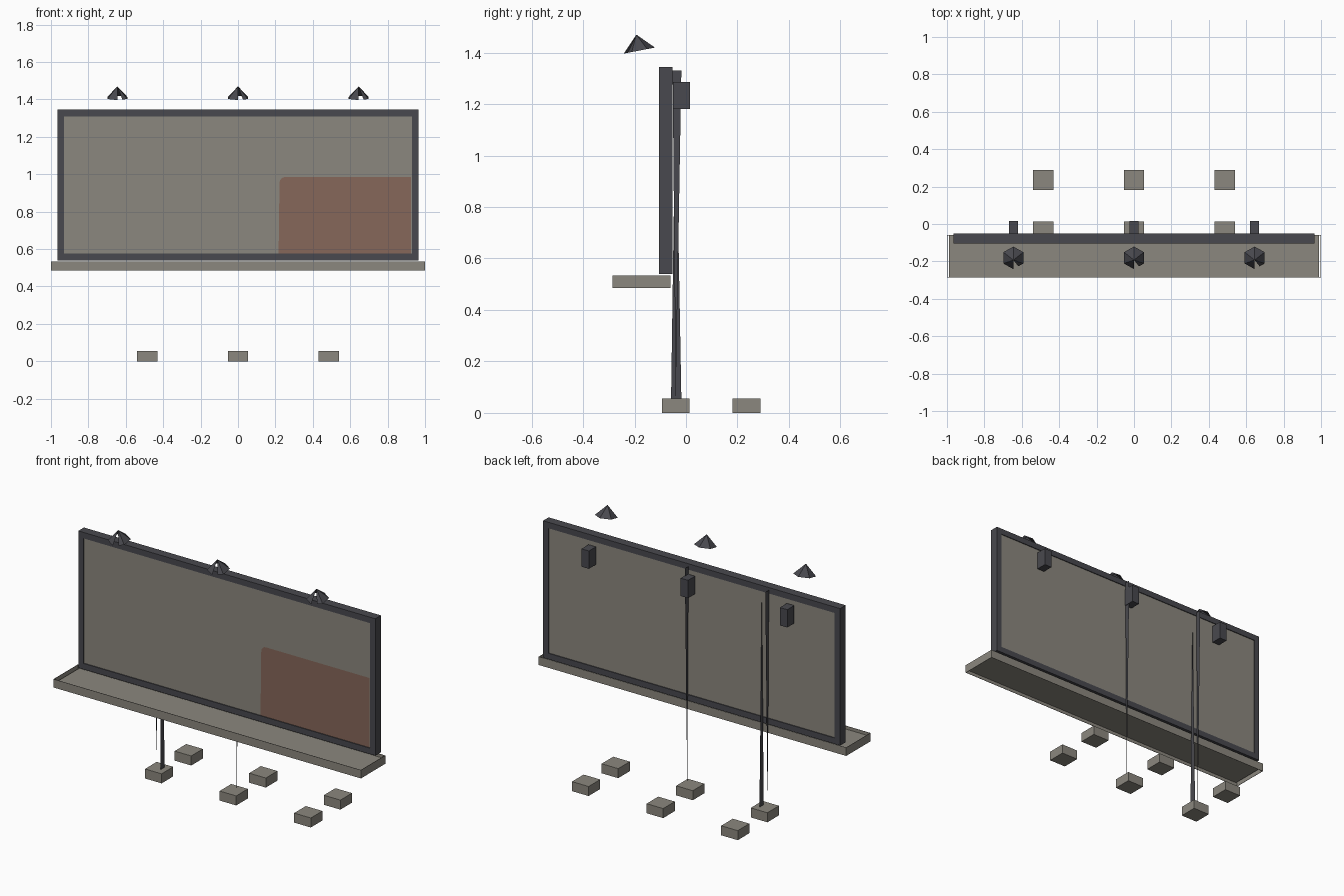
import bpy, bmesh, math
from mathutils import Matrix, Vector

cube = bpy.data.objects.get("Cube")
if cube:
    bpy.data.objects.remove(cube, do_unlink=True)


def material(name, rgb):
    m = bpy.data.materials.new(name)
    m.use_nodes = True
    m.diffuse_color = (*rgb, 1)
    m.node_tree.nodes["Principled BSDF"].inputs["Base Color"].default_value = (*rgb, 1)
    return m


STEEL = material("dark steel", (0.066, 0.066, 0.077))
CONCRETE = material("warm grey", (0.26, 0.245, 0.21))
RUST = material("faded red", (0.24, 0.135, 0.1))


def finish(name, bm, mat):
    mesh = bpy.data.meshes.new(name)
    bm.to_mesh(mesh)
    bm.free()
    mesh.materials.append(mat)
    obj = bpy.data.objects.new(name, mesh)
    bpy.context.collection.objects.link(obj)
    return obj


def add_box(bm, x, y, z):
    """Add a box spanning the given (low, high) ranges."""
    spans = (x, y, z)
    size = [hi - lo for lo, hi in spans]
    mid = [(hi + lo) / 2 for lo, hi in spans]
    bmesh.ops.create_cube(bm, size=1, matrix=Matrix.Translation(mid) @ Matrix.Diagonal((*size, 1)))


def box(name, mat, *spans):
    bm = bmesh.new()
    add_box(bm, *spans)
    return finish(name, bm, mat)


def polygon(name, mat, points):
    bm = bmesh.new()
    bm.faces.new([bm.verts.new(p) for p in points])
    return finish(name, bm, mat)


# Sign frame: four bars around the panel
W, LOW, HIGH, BAR = 0.966, 0.54, 1.345, 0.035
DEPTH = (-0.104, -0.052)
bm = bmesh.new()
for z in (LOW, HIGH - BAR):
    add_box(bm, (-W, W), DEPTH, (z, z + BAR))
for x in (-W, W - BAR):
    add_box(bm, (x, x + BAR), DEPTH, (LOW + BAR, HIGH - BAR))
finish("sign_frame", bm, STEEL)
box("sign_panel", CONCRETE, (BAR - W, W - BAR), (-0.099, -0.057), (LOW + BAR, HIGH - BAR))

# Red patch with one rounded corner
left, right, bottom, top, r = 0.222, 0.925, 0.576, 0.985, 0.03
outline = [(right, bottom), (right, top)]
for i in range(5):
    a = math.pi / 2 * (1 + i / 4)
    outline.append((left + r + r * math.cos(a), top - r + r * math.sin(a)))
outline.append((left - 0.005, bottom))
polygon("red_patch", RUST, [(x, -0.101, z) for x, z in reversed(outline)])

# Service walkway: floor inside a thin rim
Y0, Y1, RIM = -0.286, -0.06, 0.002
RIM_Z = (0.485, 0.534)
box("walkway_floor", CONCRETE, (-0.99, 0.99), (Y0 + RIM, Y1 - RIM), (0.505, 0.515))
bm = bmesh.new()
for y in (Y0, Y1 - RIM):
    add_box(bm, (-1, 1), (y, y + RIM), RIM_Z)
for x in (-1, 1 - RIM):
    add_box(bm, (x, x + RIM), (Y0, Y1), RIM_Z)
finish("walkway_rim", bm, CONCRETE)

# Two rows of footings
for row, y in (("front", -0.04), ("back", 0.235)):
    for side, x in (("right", -0.485), ("middle", 0), ("left", 0.485)):
        box(f"{row}_{side}_footing", CONCRETE,
            (x - 0.054, x + 0.054), (y - 0.054, y + 0.054), (0, 0.056))

# Tapered sheet posts, lying in the side plane
for i, x in enumerate((0.02, -0.503)):
    polygon(f"hanging_post_{i}", STEEL, [(x, -0.052, 1.33), (x, -0.018, 1.33), (x, -0.04, 0.055)])
polygon("standing_post", STEEL, [(-0.465, -0.058, 0.055), (-0.465, -0.018, 0.055), (-0.465, -0.04, 1.28)])

# Lamps: open six-sided shades with a slit, and a control box behind each
R, H = 0.0615, 0.063
for side, x in (("right", -0.645), ("middle", 0), ("left", 0.645)):
    place = Matrix.Translation((x, -0.181, 1.408)) @ Matrix.Rotation(math.radians(10.8), 4, 'X')
    corners = [Vector((R * math.sin(a), -R * math.cos(a), 0))
               for a in (math.tau * k / 6 for k in range(6))]
    slit = (corners[0] + corners[1]) / 2
    bm = bmesh.new()
    apex = bm.verts.new(place @ Vector((0, 0, H)))
    ring = [bm.verts.new(place @ p) for p in [slit] + corners[1:] + corners[:1]]
    for a, b in zip(ring, ring[1:]):
        bm.faces.new((a, b, apex))
    finish(f"{side}_lamp_shade", bm, STEEL)
    box(f"{side}_control_box", STEEL, (x - 0.024, x + 0.024), (-0.05, 0.015), (1.18, 1.285))
